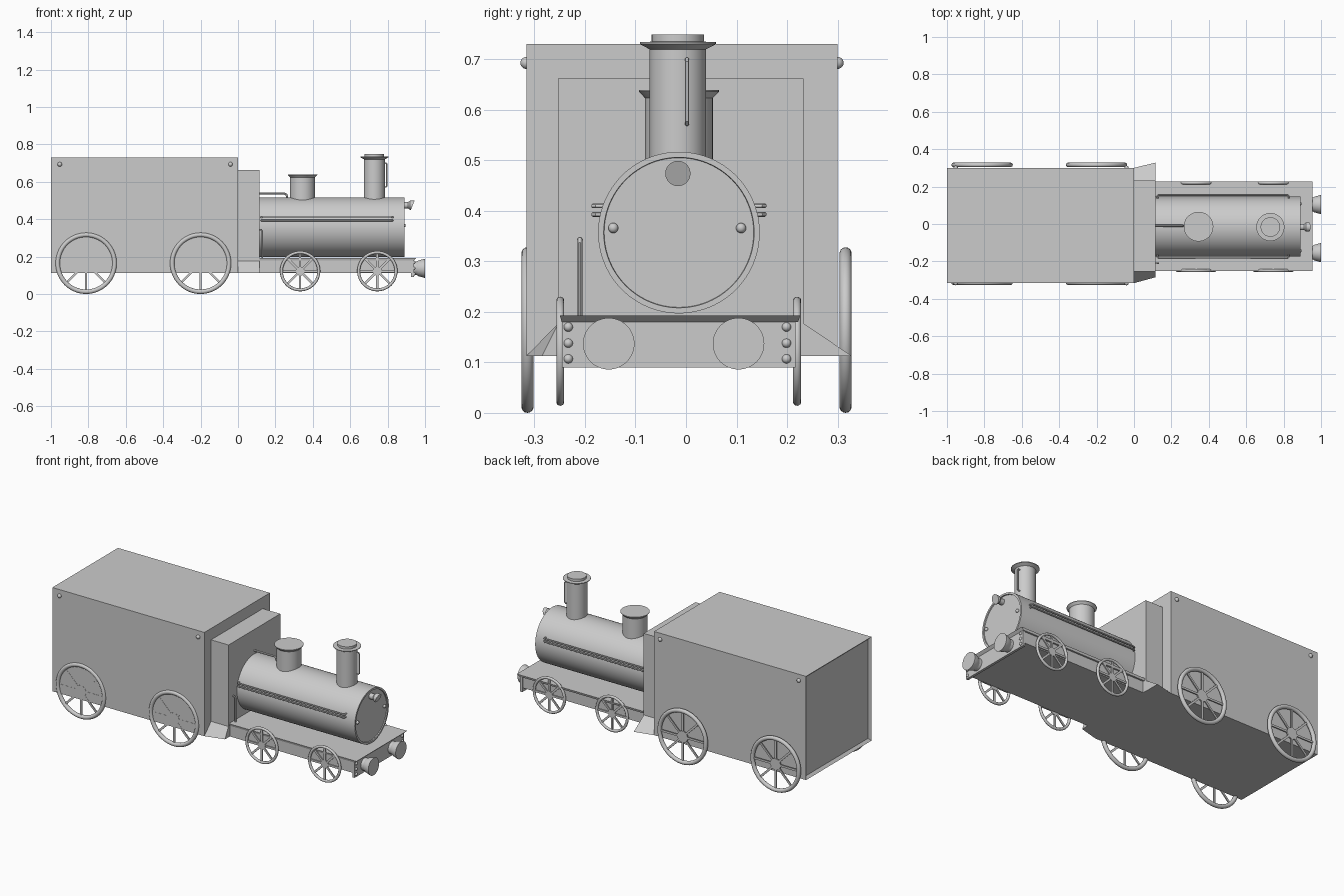
import bpy, bmesh, math
from mathutils import Vector, Matrix

if "Cube" in bpy.data.objects:
    bpy.data.objects.remove(bpy.data.objects["Cube"])

YC = -0.014  # centre line of the engine


def make(name, bm):
    bmesh.ops.recalc_face_normals(bm, faces=bm.faces[:])
    me = bpy.data.meshes.new(name)
    bm.to_mesh(me)
    bm.free()
    ob = bpy.data.objects.new(name, me)
    bpy.context.collection.objects.link(ob)
    return ob


def box(name, x, y, z, taper=None):
    """Box from ranges; taper shrinks the bottom on the +x and both y sides."""
    bm = bmesh.new()
    bmesh.ops.create_cube(bm, size=1)
    for v in bm.verts:
        low = v.co.z < 0 and taper
        p, q, r = (int(c > 0) for c in v.co)
        v.co = (x[p] - (taper[0] if low and p else 0),
                y[q] + ((taper[1] if q == 0 else -taper[1]) if low else 0), z[r])
    return make(name, bm)


def lathe_into(bm, profile, mat, n=48):
    """Turn (radius, height) points around local z, capping both ends."""
    rings = [[bm.verts.new(mat @ Vector((r * math.cos(2 * math.pi * i / n),
                                         r * math.sin(2 * math.pi * i / n), h)))
              for i in range(n)] for r, h in profile]
    for a, b in zip(rings, rings[1:]):
        for i in range(n):
            j = (i + 1) % n
            bm.faces.new((a[i], a[j], b[j], b[i]))
    bm.faces.new(rings[0])
    bm.faces.new(rings[-1])
    return rings


def lathe(name, profile, loc, axis='Z', n=48):
    bm = bmesh.new()
    rot = Matrix.Rotation(math.pi / 2, 4, 'Y') if axis == 'X' else Matrix()
    lathe_into(bm, profile, Matrix.Translation(loc) @ rot, n)
    return make(name, bm)


def rod(name, pts, r):
    cu = bpy.data.curves.new(name, 'CURVE')
    cu.dimensions = '3D'
    cu.bevel_depth = r
    cu.bevel_resolution = 3
    cu.use_fill_caps = True
    sp = cu.splines.new('POLY')
    sp.points.add(len(pts) - 1)
    for p, c in zip(sp.points, pts):
        p.co = (*c, 1)
    bpy.context.collection.objects.link(bpy.data.objects.new(name, cu))


def rivet(name, loc, r):
    bm = bmesh.new()
    bmesh.ops.create_uvsphere(bm, u_segments=16, v_segments=10, radius=r,
                              matrix=Matrix.Translation(loc))
    make(name, bm)


def wheel(name, loc, radius, tube, hub, spoke):
    """Round-section rim, eight flat spokes and a hub, turning about y."""
    bm = bmesh.new()
    base = Matrix.Translation(loc) @ Matrix.Rotation(math.pi / 2, 4, 'X')
    n, m = 64, 14
    rings = []
    for i in range(n):
        a = 2 * math.pi * i / n
        ring = []
        for k in range(m):
            b = 2 * math.pi * k / m
            r = radius - tube + tube * math.cos(b)
            ring.append(bm.verts.new(base @ Vector(
                (r * math.cos(a), r * math.sin(a), tube * math.sin(b)))))
        rings.append(ring)
    for i in range(n):
        a, b = rings[i], rings[(i + 1) % n]
        for k in range(m):
            bm.faces.new((a[k], a[(k + 1) % m], b[(k + 1) % m], b[k]))
    length = radius - tube
    for i in range(8):
        bmesh.ops.create_cube(bm, size=1, matrix=base
                              @ Matrix.Rotation(i * math.pi / 4, 4, 'Z')
                              @ Matrix.Translation((length / 2, 0, 0))
                              @ Matrix.Diagonal((length, spoke * 2, spoke, 1)))
    h = spoke * 0.6
    lathe_into(bm, [(hub, -h), (hub, h)], base, 32)
    make(name, bm)


# Carriage body with recessed rear panel
body = box("carriage_body", (-1, 0), (-0.316, 0.30), (0.113, 0.73))
bm = bmesh.new()
bm.from_mesh(body.data)
bm.faces.ensure_lookup_table()
back = [f for f in bm.faces if f.normal.x < -0.9]
bmesh.ops.inset_region(bm, faces=back, thickness=0.02)
for v in back[0].verts:
    v.co.x += 0.015
bm.to_mesh(body.data)
bm.free()
for x in (-0.953, -0.04):
    for y in (-0.316, 0.30):
        rivet("body_rivet", (x, y, 0.693), 0.012)

# Cab front and the sloped skirts beside it
box("cab_front", (0, 0.115), (-0.253, 0.233), (0.113, 0.662))
for name, inner, outs in (("left_skirt", -0.253, (-0.316, -0.285)),
                          ("right_skirt", 0.233, (0.30, 0.328))):
    bm = bmesh.new()
    ends = [[bm.verts.new(c) for c in ((x, inner, 0.113), (x, o, 0.113), (x, inner, 0.177))]
            for x, o in zip((0, 0.114), outs)]
    bm.faces.new(ends[0])
    bm.faces.new(ends[1])
    for i in range(3):
        j = (i + 1) % 3
        bm.faces.new((ends[0][i], ends[0][j], ends[1][j], ends[1][i]))
    make(name, bm)

# Chassis, footplate and buffer beam
box("chassis", (0.1, 0.935), (-0.24, 0.212), (0.113, 0.181))
box("footplate", (0.1, 0.955), (-0.25, 0.226), (0.18, 0.193), (0.015, 0.004))
box("buffer_beam", (0.925, 0.94), (-0.246, 0.217), (0.09, 0.181))
for y in (-0.233, 0.199):
    for z in (0.107, 0.138, 0.17):
        rivet("beam_rivet", (0.94, y, z), 0.009)
for y in (-0.153, 0.104):
    lathe("buffer", [(0.036, 0), (0.036, 0.02), (0.042, 0.03), (0.046, 0.045), (0.051, 0.062),
                     (0.051, 0.065)], (0.935, y, 0.137), 'X')

# Boiler with rim and door, door studs and lamp
lathe("boiler", [(0.16, 0), (0.16, 0.79), (0.149, 0.79), (0.148, 0.784)],
      (0.1, YC, 0.357), 'X', 96)
for y in (-0.144, 0.109):
    rivet("door_stud", (0.887, y, 0.366), 0.01)
lamp = lathe("front_lamp", [(0.017, 0), (0.017, 0.03), (0.025, 0.04), (0.025, 0.05)],
             (0.88, YC - 0.002, 0.474), 'X', 24)
for v in lamp.data.vertices:  # tilt the lamp face downwards
    if v.co.x > 0.925:
        v.co.x += 0.4 * (v.co.z - 0.474) + 0.004

# Steam dome and chimney
lathe("steam_dome", [(0.067, 0), (0.067, 0.145), (0.079, 0.158), (0.079, 0.161)],
      (0.345, YC, 0.478), n=64)
lathe("chimney", [(0.056, 0), (0.056, 0.242), (0.075, 0.252), (0.075, 0.256), (0.052, 0.257),
                  (0.052, 0.271)], (0.729, YC - 0.002, 0.478), n=64)
rod("chimney_handle", [(0.775, 0.002, 0.70), (0.79, 0.002, 0.70), (0.796, 0.002, 0.694),
                       (0.796, 0.002, 0.578), (0.79, 0.002, 0.572),
                       (0.775, 0.002, 0.572)], 0.004)

# Boiler side rails, top pipe and cab grab rail
for s in (-1, 1):
    for z in (0.41, 0.393):
        pts = [(x, YC + s * d, z) for x, d in ((0.125, 0.145), (0.125, 0.163), (0.132, 0.169),
                                               (0.82, 0.169), (0.827, 0.163), (0.827, 0.145))]
        rod("boiler_rail", pts, 0.005)
rod("top_pipe", [(0.11, -0.01, 0.537), (0.247, -0.01, 0.537), (0.258, -0.01, 0.532),
                 (0.262, -0.01, 0.522), (0.262, -0.01, 0.5)], 0.006)
rod("grab_rail", [(0.11, -0.21, 0.343), (0.124, -0.21, 0.343), (0.13, -0.21, 0.336),
                  (0.13, -0.21, 0.185)], 0.005)

# Wheels
for x in (-0.812, -0.2):
    for y in (-0.314, 0.316):
        wheel("carriage_wheel", (x, y, 0.164), 0.164, 0.012, 0.034, 0.006)
for x in (0.332, 0.745):
    for y in (-0.249, 0.22):
        wheel("engine_wheel", (x, y, 0.122), 0.108, 0.008, 0.024, 0.006)

# Turn rods into meshes and smooth everything between sharp edges
bpy.ops.object.select_all(action='SELECT')
bpy.context.view_layer.objects.active = body
bpy.ops.object.convert(target='MESH')
bpy.ops.object.shade_smooth_by_angle(angle=math.radians(30))
